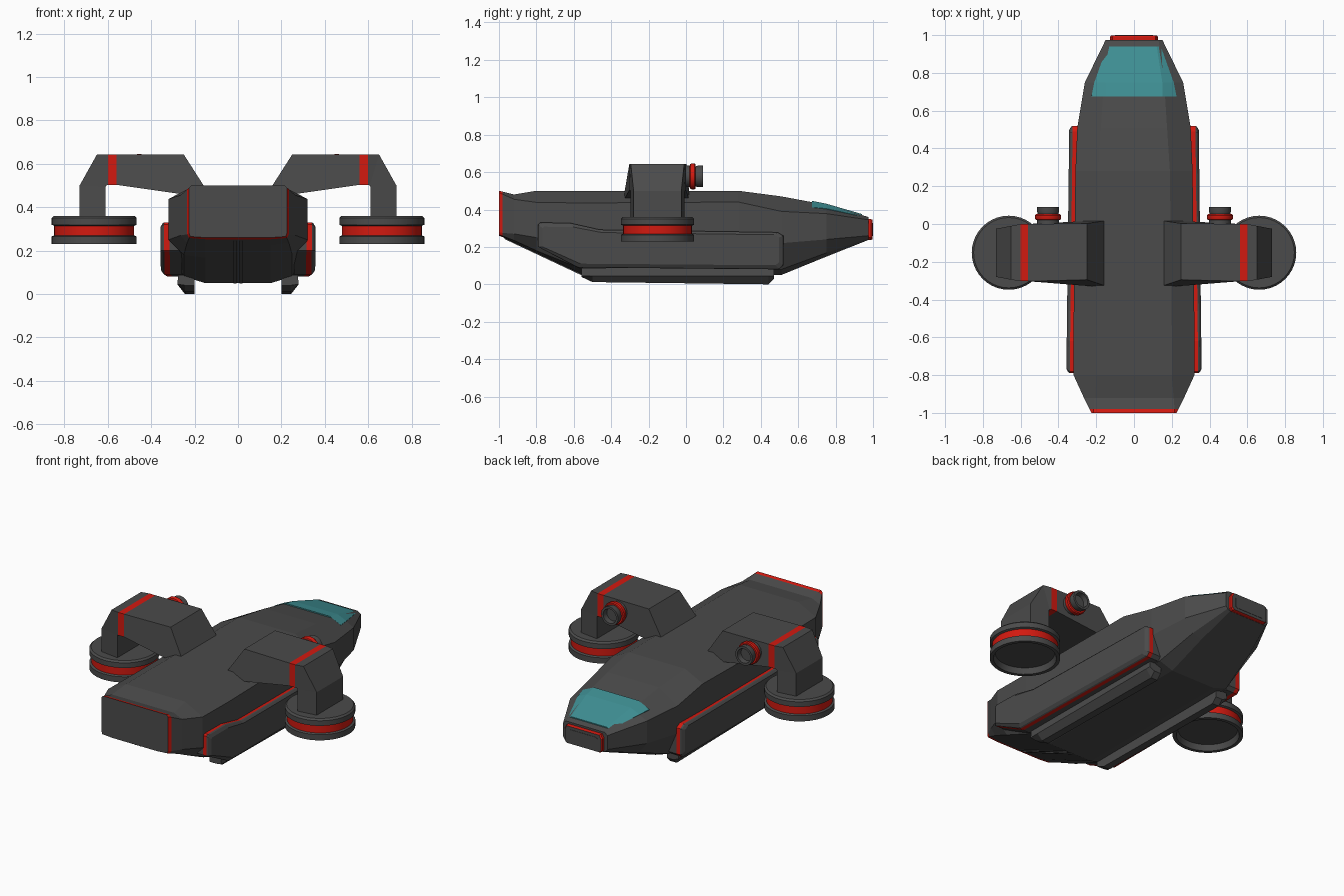
import bpy, bmesh, math

if "Cube" in bpy.data.objects:
    bpy.data.objects.remove(bpy.data.objects["Cube"])


def material(name, color):
    m = bpy.data.materials.new(name)
    m.diffuse_color = color
    m.use_nodes = True
    m.node_tree.nodes["Principled BSDF"].inputs["Base Color"].default_value = m.diffuse_color
    return m


GREY = material("dark_grey", (0.07, 0.07, 0.07, 1))
RED = material("red_trim", (0.65, 0.01, 0.005, 1))
TEAL = material("teal_glass", (0.05, 0.28, 0.30, 1))


def loft(name, rings, red=(), base=GREY, mirror=False, smooth=False):
    """Skin a list of closed rings; segments listed in red get the trim colour."""
    bm = bmesh.new()
    loops = [[bm.verts.new(p) for p in ring] for ring in rings]
    n = len(loops[0])
    for s, (a, b) in enumerate(zip(loops, loops[1:])):
        for i in range(n):
            j = (i + 1) % n
            f = bm.faces.new((a[i], a[j], b[j], b[i]))
            f.material_index = 1 if s in red else 0
    bm.faces.new(loops[0][::-1])
    bm.faces.new(loops[-1])
    bmesh.ops.recalc_face_normals(bm, faces=bm.faces[:])
    me = bpy.data.meshes.new(name)
    bm.to_mesh(me)
    bm.free()
    me.materials.append(base)
    me.materials.append(RED)
    ob = bpy.data.objects.new(name, me)
    bpy.context.collection.objects.link(ob)
    if mirror:
        ob.modifiers.new("mirror", 'MIRROR')
    if smooth:
        bpy.ops.object.select_all(action='DESELECT')
        ob.select_set(True)
        bpy.context.view_layer.objects.active = ob
        bpy.ops.object.shade_smooth_by_angle(angle=math.radians(32))
    return ob


def section(y, half):
    """Symmetric cross-section from its right-hand (x, z) points."""
    return [(x, y, z) for x, z in half] + [(-x, y, z) for x, z in half[::-1]]


def circle(r, n):
    return [(r * math.cos(2 * math.pi * i / n), r * math.sin(2 * math.pi * i / n))
            for i in range(n)]


# Hull: y, then roof edge, shoulder, lower side, belly chamfer, belly
hull = [
    (-1.00, (.215, .50), (.225, .49), (.225, .28), (.22, .265), (.15, .26)),
    (-0.98, (.215, .495), (.235, .482), (.235, .275), (.225, .258), (.15, .252)),
    (-0.92, (.21, .48), (.265, .455), (.265, .27), (.235, .235), (.15, .223)),
    (-0.80, (.20, .50), (.32, .438), (.32, .25), (.25, .18), (.15, .167)),
    (-0.55, (.20, .50), (.32, .435), (.32, .22), (.25, .08), (.15, .05)),
    (0.28, (.19, .50), (.31, .44), (.31, .22), (.25, .08), (.15, .05)),
    (0.51, (.175, .47), (.30, .39), (.30, .22), (.24, .08), (.15, .05)),
    (0.75, (.16, .425), (.26, .378), (.26, .24), (.20, .168), (.14, .148)),
    (0.975, (.13, .36), (.15, .345), (.15, .26), (.14, .245), (.12, .237)),
]
loft("hull", [section(r[0], r[1:]) for r in hull], red=(0,))

# Canopy glass
loft("canopy", [section(y, h) for y, h in (
    (.675, ((.15, .446), (.225, .412), (.21, .38))),
    (.75, ((.15, .431), (.21, .405), (.195, .37))),
    (.94, ((.12, .376), (.142, .364), (.13, .34))))], base=TEAL)

# Nose plate: red frame with a grey inset panel
plate = [(.115, .348), (.128, .325), (.128, .25), (.115, .238)]
panel = [(.09, .328), (.10, .318), (.10, .266), (.09, .258)]
loft("nose_frame", [section(.96, plate), section(.99, plate),
                    section(.998, [(x * .95, z * .95 + .015) for x, z in plate])], red=(0, 1))
loft("nose_panel", [section(.97, panel), section(1.0, panel)])

# Side pods with a red seam
pod_yz = [(-.79, .32), (-.78, .33), (-.62, .328), (-.46, .292), (.49, .278), (.52, .26),
          (.52, .10), (.50, .08), (-.58, .09), (-.79, .20)]


def pod_ring(x, inset):
    ky, kz = 1 - 2 * inset / 1.31, 1 - 2 * inset / .25
    return [(x - .015 * (y + .79) / 1.31, -.135 + (y + .135) * ky, .205 + (z - .205) * kz)
            for y, z in pod_yz]


loft("side_pod", [pod_ring(.26, 0), pod_ring(.315, 0), pod_ring(.34, 0),
                  pod_ring(.347, .004), pod_ring(.358, .022)], red=(1,), mirror=True)

# Landing skids
skid_xz = [(.20, .09), (.20, 0), (.245, 0), (.28, .045), (.275, .088)]
loft("landing_skid", [[(x, y, max(z, low)) for x, z in skid_xz] for y, low in
                      ((-.56, .04), (-.50, .012), (.44, 0), (.47, .03))], mirror=True)

# Thin ribs on the rear ramp
loft("ramp_rib", [[(x, y, z + d) for x, d in ((.008, .01), (.02, .01), (.02, -.006), (.008, -.006))]
                  for y, z in ((-.97, .248), (-.56, .055))], mirror=True)


# Engine arms: each ring gives upper/outer and lower/inner points with y limits
def arm_ring(xt, zt, y0, y1, xb, zb, y2, y3):
    return [(xt, y0, zt), (xt, y1, zt), (xb, y3, zb), (xb, y2, zb)]


loft("engine_arm", [
    arm_ring(.25, .643, -.295, .003, .12, .44, -.338, .022),
    arm_ring(.56, .643, -.303, 0, .56, .503, -.303, 0),
    arm_ring(.60, .643, -.303, 0, .60, .503, -.303, 0),
    arm_ring(.65, .643, -.295, -.01, .607, .50, -.297, -.005),
    arm_ring(.73, .50, -.28, -.025, .61, .495, -.297, -.008),
    arm_ring(.73, .345, -.28, -.025, .61, .345, -.297, -.008)], red=(1,), mirror=True)

# Lift engines with recessed undersides
engine = [(.165, .265), (.175, .23), (.196, .23), (.196, .265), (.184, .27),
          (.184, .314), (.196, .319), (.196, .35), (.186, .36)]
loft("lift_engine", [[(.663 + a, -.152 + b, z) for a, b in circle(r, 40)] for r, z in engine],
     red=(4,), mirror=True, smooth=True)

# Forward guns with hollow muzzles
gun = [(.058, -.03), (.058, .02), (.066, .023), (.069, .03), (.069, .046), (.064, .052),
       (.054, .052), (.058, .065), (.058, .09), (.044, .09), (.040, .06)]
loft("forward_gun", [[(.455 + a, y, .577 + b) for a, b in circle(r, 16)] for r, y in gun],
     red=(1, 2, 3, 4, 5), mirror=True, smooth=True)
